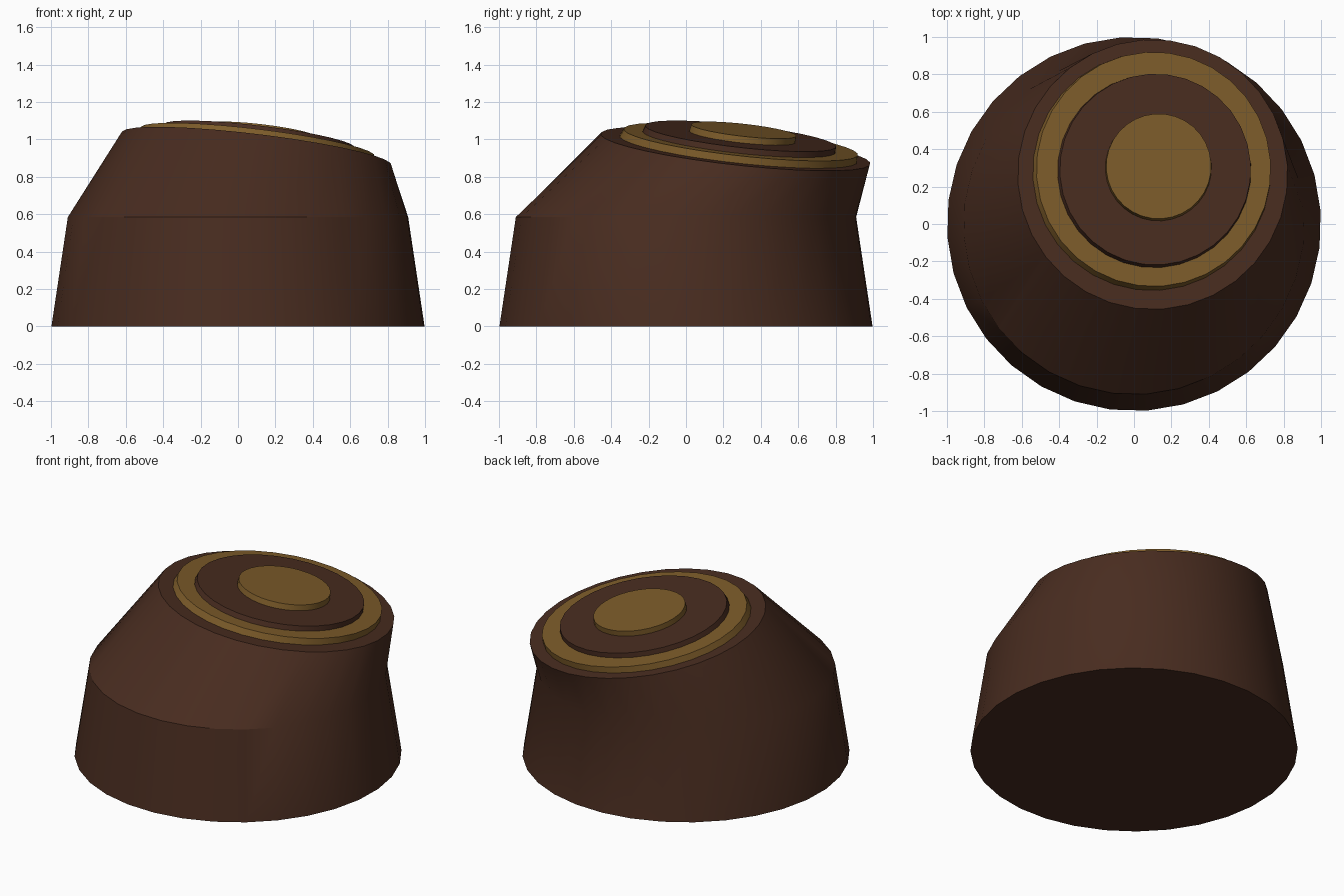
import bpy, bmesh, math

if "Cube" in bpy.data.objects:
    bpy.data.objects.remove(bpy.data.objects["Cube"])

SIDES = 32
OFFSET = math.radians(4)
SLOPE = (-0.12, -0.11)   # tilt of the upper discs (dz/dx, dz/dy)


def material(name, color):
    m = bpy.data.materials.new(name)
    m.diffuse_color = color
    m.use_nodes = True
    m.node_tree.nodes["Principled BSDF"].inputs["Base Color"].default_value = m.diffuse_color
    return m


def ring(bm, cx, cy, cz, r, tilt):
    verts = []
    for i in range(SIDES):
        a = OFFSET + 2 * math.pi * i / SIDES
        dx, dy = r * math.cos(a), r * math.sin(a)
        verts.append(bm.verts.new((cx + dx, cy + dy, cz + tilt * (SLOPE[0] * dx + SLOPE[1] * dy))))
    return verts


def loft(name, rings, mat):
    """Closed solid through a stack of rings: (x, y, z, radius, tilt)."""
    bm = bmesh.new()
    loops = [ring(bm, *r) for r in rings]
    for lo, hi in zip(loops, loops[1:]):
        for i in range(SIDES):
            j = (i + 1) % SIDES
            bm.faces.new((lo[i], lo[j], hi[j], hi[i]))
    bm.faces.new(loops[0][::-1])
    bm.faces.new(loops[-1])
    bmesh.ops.recalc_face_normals(bm, faces=bm.faces)
    me = bpy.data.meshes.new(name)
    bm.to_mesh(me)
    bm.free()
    me.materials.append(mat)
    ob = bpy.data.objects.new(name, me)
    bpy.context.collection.objects.link(ob)
    bpy.ops.object.select_all(action='DESELECT')
    ob.select_set(True)
    bpy.context.view_layer.objects.active = ob
    bpy.ops.object.shade_smooth_by_angle(angle=math.radians(30))
    return ob


brown = material("dark_brown", (0.065, 0.025, 0.014, 1))
gold = material("dull_gold", (0.205, 0.107, 0.023, 1))

# Tapered base leaning into a tilted top
loft("body", [(0, 0, 0, 1.0, 0), (0, 0, 0.585, 0.912, 0), (0.10, 0.265, 0.95, 0.722, 1)], brown)

# Stepped discs on the tilted top
loft("outer_gold_disc", [(0.092, 0.277, 0.94, 0.638, 1), (0.105, 0.293, 0.987, 0.627, 1)], gold)
loft("middle_brown_disc", [(0.106, 0.28, 0.975, 0.52, 1), (0.114, 0.292, 1.018, 0.511, 1)], brown)
loft("centre_gold_disc", [(0.13, 0.298, 1.005, 0.285, 1), (0.132, 0.309, 1.05, 0.281, 1)], gold)
